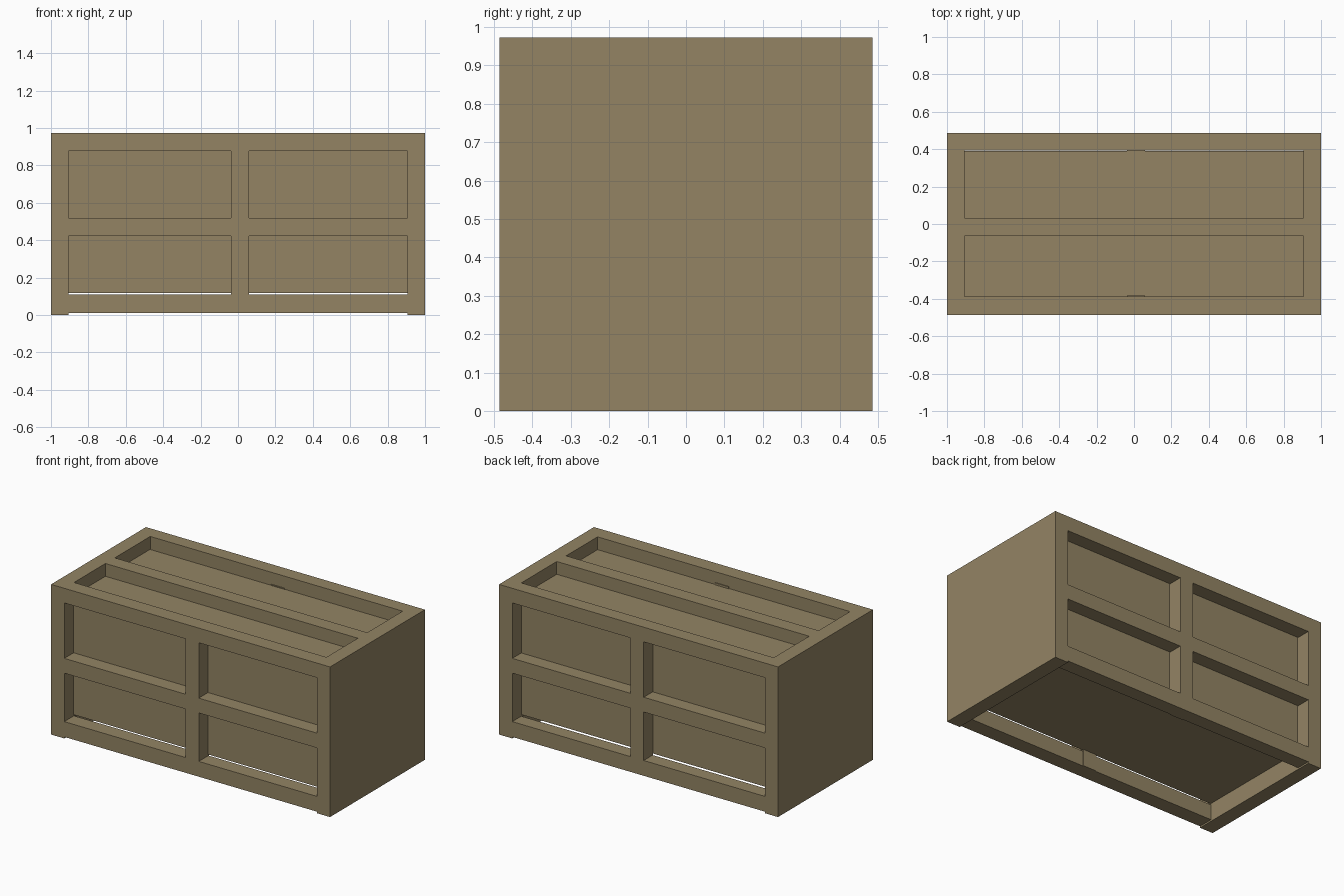
import bpy
import bmesh
from mathutils import Matrix, Vector

cube = bpy.data.objects.get("Cube")
if cube:
    bpy.data.objects.remove(cube, do_unlink=True)

wood = bpy.data.materials.new("tan_wood")
wood.use_nodes = True
tan = (0.292, 0.231, 0.127, 1.0)
wood.diffuse_color = tan
wood.node_tree.nodes["Principled BSDF"].inputs["Base Color"].default_value = tan


def box(name, x, y, z):
    """Flat shaded box spanning the given (low, high) range on each axis."""
    low, high = (Vector(corner) for corner in zip(x, y, z))
    bm = bmesh.new()
    place = Matrix.Translation((low + high) / 2) @ Matrix.Diagonal((high - low).to_4d())
    bmesh.ops.create_cube(bm, size=1, matrix=place)
    mesh = bpy.data.meshes.new(name)
    bm.to_mesh(mesh)
    bm.free()
    mesh.materials.append(wood)
    obj = bpy.data.objects.new(name, mesh)
    bpy.context.collection.objects.link(obj)
    return obj


HALF_X, HALF_Y, HEIGHT = 1.0, 0.486, 0.973
INNER = 0.905
span = (-INNER, INNER)
stile_x = (-0.037, 0.059)

# Solid end boards
box("right_end", (-HALF_X, -INNER), (-HALF_Y, HALF_Y), (0, HEIGHT))
box("left_end", (INNER, HALF_X), (-HALF_Y, HALF_Y), (0, HEIGHT))

# Recessed inner chest, raised just clear of the bottom rails
box("inner_chest", span, (-0.391, 0.391), (0.118, 0.89))

# Front and back frames: three rails and one stile each
faces = {
    "front": ((-HALF_Y, -0.387), (-HALF_Y, -0.382), 0.903),
    "back": ((0.394, HALF_Y), (0.389, HALF_Y), 0.896),
}
rails = {"bottom": (0.01, 0.109), "middle": (0.423, 0.519), "top": (0.878, HEIGHT)}
for side, (rail_y, stile_y, stile_top) in faces.items():
    for level, rail_z in rails.items():
        box(f"{side}_{level}_rail", span, rail_y, rail_z)
    box(f"{side}_stile", stile_x, stile_y, (0.01, stile_top))

# Lengthwise rail dividing the top
box("lid_middle_rail", span, (-0.065, 0.031), (0.88, HEIGHT))
